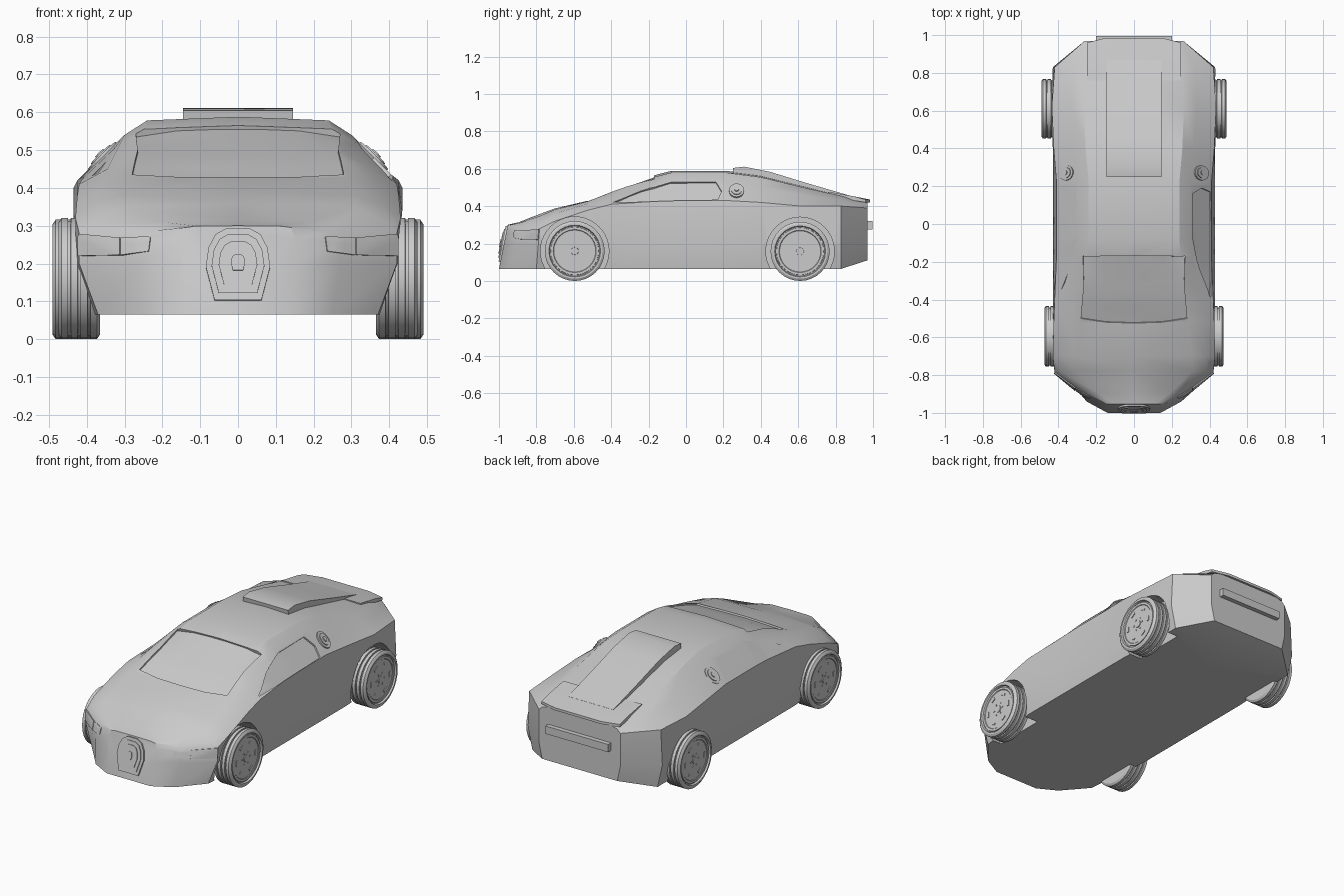
import bpy, bmesh, math
from mathutils import Vector
from mathutils.bvhtree import BVHTree

if "Cube" in bpy.data.objects:
    bpy.data.objects.remove(bpy.data.objects["Cube"])


def finish(name, bm, smooth=True):
    bmesh.ops.recalc_face_normals(bm, faces=bm.faces)
    me = bpy.data.meshes.new(name)
    bm.to_mesh(me)
    bm.free()
    ob = bpy.data.objects.new(name, me)
    bpy.context.collection.objects.link(ob)
    if smooth:
        shade(ob)
    return ob


def activate(ob):
    bpy.ops.object.select_all(action='DESELECT')
    ob.select_set(True)
    bpy.context.view_layer.objects.active = ob


def shade(ob):
    activate(ob)
    bpy.ops.object.shade_smooth_by_angle(angle=math.radians(28))


def mirror_x(bm):
    dup = bmesh.ops.duplicate(bm, geom=bm.verts[:] + bm.edges[:] + bm.faces[:])["geom"]
    for v in dup:
        if isinstance(v, bmesh.types.BMVert):
            v.co.x *= -1


def loft(bm, rings):
    rows = [[bm.verts.new(p) for p in r] for r in rings]
    n = len(rows[0])
    for a, b in zip(rows, rows[1:]):
        for i in range(n):
            bm.faces.new((a[i], a[(i + 1) % n], b[(i + 1) % n], b[i]))
    bm.faces.new(rows[0])
    bm.faces.new(rows[-1][::-1])


def lathe(bm, profile, centre, segs=32):
    """Turn an (x, radius) profile round the x direction."""
    rows = [[bm.verts.new((centre[0] + x,
                           centre[1] + r * math.cos(2 * math.pi * i / segs),
                           centre[2] + r * math.sin(2 * math.pi * i / segs)))
             for i in range(segs)] for x, r in profile]
    for a, b in zip(rows, rows[1:]):
        for i in range(segs):
            j = (i + 1) % segs
            bm.faces.new((a[i], a[j], b[j], b[i]))
    bm.faces.new(rows[0])
    bm.faces.new(rows[-1][::-1])


# Body: y, bottom, mid and belt half-widths, belt z, shoulder half-width and z, top z
SECTIONS = [
    (-1.00, .14, .15, .15, .265, .14, .295, .300),
    (-0.94, .25, .27, .26, .260, .24, .285, .315),
    (-0.80, .37, .42, .42, .280, .39, .305, .360),
    (-0.70, .38, .43, .43, .320, .38, .360, .388),
    (-0.52, .40, .43, .425, .380, .36, .415, .430),
    (-0.40, .41, .43, .42, .410, .345, .450, .482),
    (-0.17, .41, .43, .41, .425, .31, .520, .565),
    (-0.08, .41, .43, .41, .430, .30, .540, .588),
    (0.22, .41, .43, .41, .430, .30, .540, .588),
    (0.40, .41, .43, .425, .420, .32, .500, .568),
    (0.62, .40, .435, .435, .400, .33, .460, .512),
    (0.83, .40, .43, .42, .400, .32, .430, .460),
    (0.97, .24, .26, .26, .390, .24, .410, .425)]
rings = []
for y, wb, wm, wl, zl, ws, zs, zt in SECTIONS:
    zb = .11 if y > .9 else .065
    lean = .2 * min(1, max(0, (-.7 - y) / .25))
    half = [(wb, zb), (wm, .2), (wl, zl), (ws, zs), (.8 * ws, zs + .8 * (zt - zs))]
    ring = [(0, zb)] + half + [(0, zt)] + [(-x, z) for x, z in reversed(half)]
    rings.append([(x, y + lean * (z - zb), z) for x, z in ring])
bm = bmesh.new()
loft(bm, rings)
bmesh.ops.recalc_face_normals(bm, faces=bm.faces)
skin = BVHTree.FromBMesh(bm)
body = finish("body_shell", bm, False)

VIEWS = {"front": (lambda u, v: (u, -2, v), Vector((0, 1, 0))),
         "back": (lambda u, v: (u, 2, v), Vector((0, -1, 0))),
         "right": (lambda u, v: (2, u, v), Vector((-1, 0, 0))),
         "top": (lambda u, v: (u, v, 2), Vector((0, 0, -1)))}


def panel(name, view, outline, low, high, both=False):
    """Project a flat outline onto the body and give it thickness."""
    place, ray = VIEWS[view]
    bm = bmesh.new()
    bm.faces.new([bm.verts.new(place(u, v)) for u, v in outline])
    bmesh.ops.triangulate(bm, faces=bm.faces[:])
    bmesh.ops.subdivide_edges(bm, edges=bm.edges[:], cuts=4, use_grid_fill=True)
    for v in bm.verts:
        hit = skin.ray_cast(v.co, ray)[0]
        if hit is None:
            hit = skin.find_nearest(v.co + ray * 1.5)[0]
        v.co = hit
    bm.normal_update()
    if sum(f.normal.dot(ray) * f.calc_area() for f in bm.faces) > 0:
        bmesh.ops.reverse_faces(bm, faces=bm.faces[:])
        bm.normal_update()
    base = [(v, v.co.copy(), v.normal.copy()) for v in bm.verts]
    for v, co, n in base:
        v.co = co + n * high
    out = bmesh.ops.extrude_face_region(bm, geom=bm.faces[:], use_keep_orig=True)["geom"]
    new = [v for v in out if isinstance(v, bmesh.types.BMVert)]
    lookup = {tuple(v.co): v for v in new}
    for v, co, n in base:
        lookup[tuple(v.co)].co = co + n * low
    if both:
        mirror_x(bm)
    return finish(name, bm)


def cut(cutter):
    cutter.hide_render = True
    mod = body.modifiers.new("cut", 'BOOLEAN')
    mod.operation, mod.solver, mod.object = 'DIFFERENCE', 'EXACT', cutter
    activate(body)
    bpy.ops.object.modifier_apply(modifier=mod.name)
    bpy.data.objects.remove(cutter)


# Wheel arches
WHEELS = [("front", -.595, .42, .16), ("rear", .61, .435, .158)]
bm = bmesh.new()
for _, y, x, r in WHEELS:
    lathe(bm, [(-.1, .183), (.2, .183)], (x, y, r), 40)
mirror_x(bm)
cut(finish("arch_cutter", bm, False))

# Recessed glass
screen = [(0, -.525), (.15, -.52), (.28, -.50), (.265, -.33), (.27, -.17),
          (-.27, -.17), (-.265, -.33), (-.28, -.50), (-.15, -.52)]
side = [(-.39, .42), (.17, .435), (.19, .48), (.16, .53), (-.08, .528), (-.24, .482)]
for name, view, shape, both in (("windscreen", "top", screen, False),
                                ("side_windows", "right", side, True)):
    cut(panel(name + "_cutter", view, shape, -.012, .02, both))
    panel(name, view, shape, -.02, -.009, both)
shade(body)

# Headlights, tail light and round side caps
panel("headlight_outer", "front", [(.31, .222), (.42, .22), (.42, .278), (.31, .267)], -.01, .006, True)
panel("headlight_inner", "front", [(.235, .232), (.308, .222), (.308, .267), (.23, .27)], -.01, .004, True)
panel("tail_light_bar", "back", [(-.2, .275), (.2, .275), (.2, .32), (-.2, .32)], -.01, .026)
for i, (r, h) in enumerate(((.04, .008), (.028, .013), (.012, .018))):
    panel("side_cap_%d" % i, "right",
          [(.27 + r * math.cos(a * math.pi / 8), .48 + r * .9 * math.sin(a * math.pi / 8))
           for a in range(16)], -.01, h, True)

# Stepped front grille
arch = [(.062, .102), (.085, .19), (.078, .24), (.06, .275), (.03, .292)]
arch += [(-x, z) for x, z in reversed(arch)]
for i, (s, h) in enumerate(((1, .010), (.82, .015), (.6, .019), (.22, .023))):
    panel("grille_step_%d" % i, "front", [(x * s, .2 + (z - .2) * s) for x, z in arch], -.01, h)


def cross_extrude(name, profile, stations):
    bm = bmesh.new()
    loft(bm, [[(x, y + (dy if y > .95 else 0), z) for y, z in profile] for x, dy in stations])
    finish(name, bm)


# Raised rear engine cover and tail spoiler
cross_extrude("engine_cover", [(.255, .57), (.25, .604), (.31, .611), (.45, .583), (.65, .522),
                               (.87, .458), (.87, .43), (.65, .48), (.45, .53)],
              [(-.145, 0), (.145, 0)])
cross_extrude("spoiler", [(.76, .477), (.9, .452), (.985, .435), (.985, .42), (.9, .43), (.76, .44)],
              [(-.25, -.025), (-.15, 0), (.15, 0), (.25, -.025)])

# Wheels: ribbed tyre, rim face, clips and bolts
for name, y, x, R in WHEELS:
    tread = [(-.055, R - .012), (-.047, R)]
    for g in (-.026, 0, .026):
        tread += [(g - .004, R), (g - .003, R - .007), (g + .003, R - .007), (g + .004, R)]
    tread += [(.047, R), (.055, R - .012), (.055, R - .022), (.045, R - .026)]
    bm = bmesh.new()
    lathe(bm, tread, (x, y, R))
    mirror_x(bm)
    finish(name + "_tyres", bm)
    bm = bmesh.new()
    lathe(bm, [(.04, R - .03), (.05, R - .032), (.05, R - .045), (.047, R - .048)], (x, y, R))
    lathe(bm, [(.04, .022), (.051, .02)], (x, y, R), 16)
    for k in range(6):
        a = k * math.pi / 3
        c, s = math.cos(a), math.sin(a)
        for rad, size in ((.085, (.008, .03, .012)), (.035, (.007, .007, .007))):
            box = bmesh.ops.create_cube(bm, size=1)["verts"]
            for v in box:
                px, pt, pr = (v.co[i] * size[i] for i in range(3))
                pr += rad
                v.co = (x + .047 + px, y + pr * c - pt * s, R + pr * s + pt * c)
    mirror_x(bm)
    finish(name + "_rims", bm)
